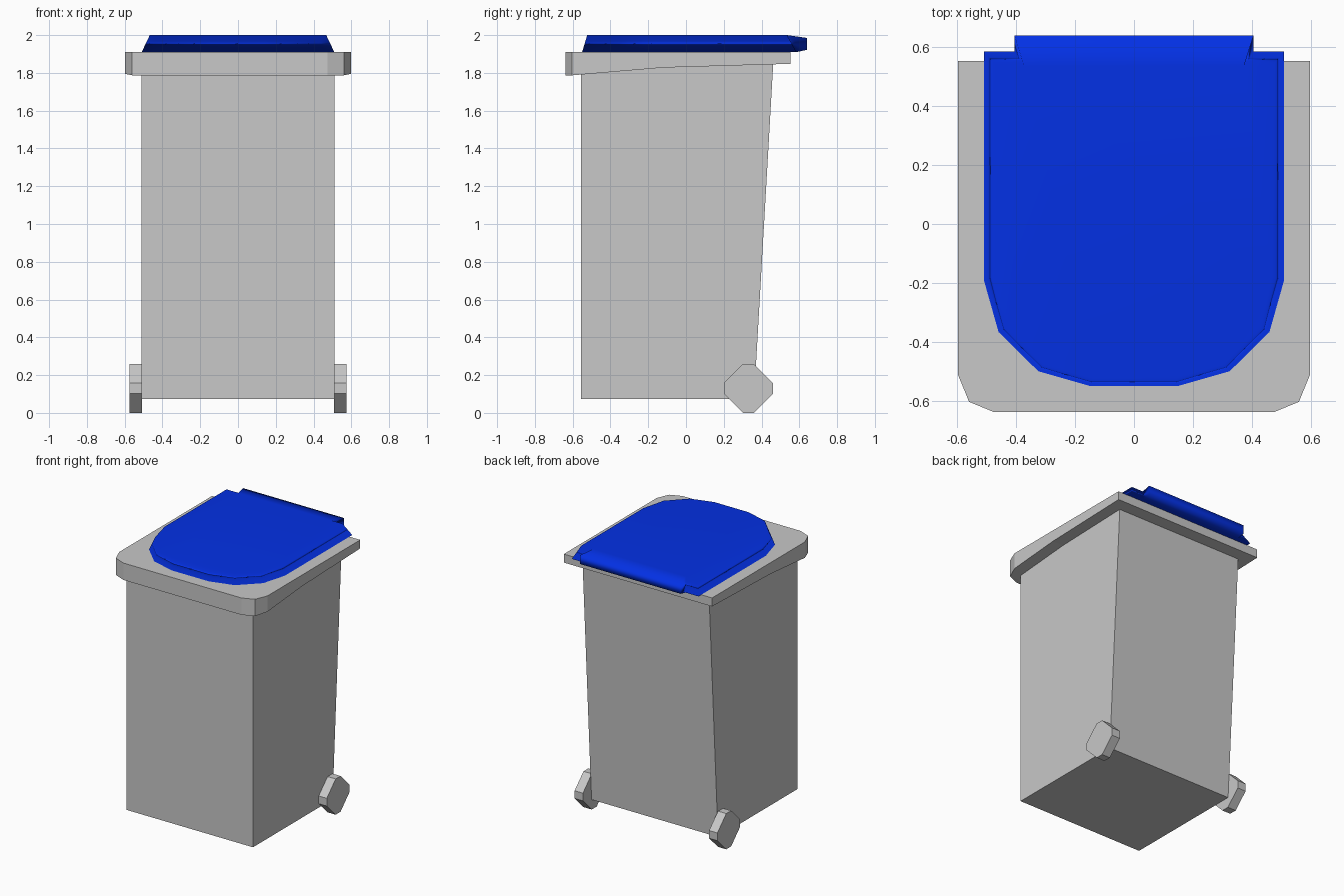
import bpy
import bmesh

cube = bpy.data.objects.get("Cube")
if cube:
    bpy.data.objects.remove(cube, do_unlink=True)


def material(name, rgb):
    mat = bpy.data.materials.new(name)
    mat.use_nodes = True
    mat.diffuse_color = (*rgb, 1)
    mat.node_tree.nodes["Principled BSDF"].inputs["Base Color"].default_value = (*rgb, 1)
    return mat


GREY = material("grey plastic", (0.58, 0.58, 0.58))
BLUE = material("blue plastic", (0.001, 0.03, 0.78))


def finish(name, bm, mat):
    bmesh.ops.recalc_face_normals(bm, faces=bm.faces)
    mesh = bpy.data.meshes.new(name)
    bm.to_mesh(mesh)
    bm.free()
    mesh.materials.append(mat)
    obj = bpy.data.objects.new(name, mesh)
    bpy.context.collection.objects.link(obj)
    return obj


def loft(low, high):
    """Closed solid skinned between two rings of equal point count."""
    bm = bmesh.new()
    a, b = ([bm.verts.new(p) for p in ring] for ring in (low, high))
    bm.faces.new(a)
    bm.faces.new(b)
    for i in range(len(a)):
        j = (i + 1) % len(a)
        bm.faces.new((a[i], a[j], b[j], b[i]))
    return bm, a, b


def side_prism(name, profile, x0, x1, mat):
    """Extrude a (y, z) profile along x."""
    bm, _, _ = loft(*([(x, y, z) for y, z in profile] for x in (x0, x1)))
    return finish(name, bm, mat)


def mirrored(half):
    return half + [(-x, y) for x, y in reversed(half)]


# Body: straight front, leaning back wall
side_prism("body", [(-0.556, 0.073), (0.36, 0.073), (0.463, 1.87), (-0.556, 1.87)],
           -0.51, 0.51, GREY)

# Rim: chamfered front corners, underside rising towards the back
outline = mirrored([(0.475, -0.639), (0.56, -0.604), (0.597, -0.514),
                    (0.597, -0.12), (0.597, 0.553)])


def underside(y):
    if y < -0.12:
        return 1.787 + 0.041 * max(0, y + 0.604) / 0.484
    return 1.828 + 0.02 * (y + 0.12) / 0.673


rim, low, high = loft([(x, y, underside(y)) for x, y in outline],
                      [(x, y, 1.91) for x, y in outline])
bmesh.ops.delete(rim, geom=[f for f in rim.faces if set(f.verts) == set(low)],
                 context="FACES_ONLY")
for i in range(len(low) // 2 - 1):  # underside in strips across the width
    rim.faces.new((low[i], low[i + 1], low[-2 - i], low[-1 - i]))
finish("rim", rim, GREY)

# Lid: rounded front, one soft sloping band, notched back corners
lid_low = mirrored([(0.15, -0.55), (0.325, -0.5), (0.46, -0.367), (0.51, -0.19),
                    (0.51, 0.585), (0.406, 0.585)])
lid_high = mirrored([(0.14, -0.523), (0.302, -0.474), (0.424, -0.349), (0.467, -0.178),
                     (0.467, 0.535), (0.373, 0.535)])
lid, low, high = loft([(x, y, 1.91) for x, y in lid_low],
                      [(x, y, 2.0) for x, y in lid_high])

# Hinge tab pulled out of the back wall between the notches
notch = len(low) // 2 - 1
back = {*low[notch:notch + 2], *high[notch:notch + 2]}
back_face = next(f for f in lid.faces if set(f.verts) == back)
tab = bmesh.ops.extrude_face_region(lid, geom=[back_face])
for v in (g for g in tab["geom"] if isinstance(g, bmesh.types.BMVert)):
    upper = v.co.z > 1.95
    v.co = (0.406 if v.co.x > 0 else -0.406, 0.64, 1.985 if upper else 1.922)
if back_face.is_valid:
    lid.faces.remove(back_face)

for f in lid.faces:
    f.smooth = True
lid_obj = finish("lid", lid, BLUE)
lid_obj.modifiers.new("flat top shading", "WEIGHTED_NORMAL")

# Wheels: chamfered squares standing on a corner
R, F = 0.13, 0.028
corners = [(R, -F), (R, F), (F, R), (-F, R), (-R, F), (-R, -F), (-F, -R), (F, -R)]
tread = [(0.33 + y, 0.13 + z) for y, z in corners]
for label, sign in (("left", 1), ("right", -1)):
    side_prism(label + "_wheel", tread, sign * 0.508, sign * 0.575, GREY)
